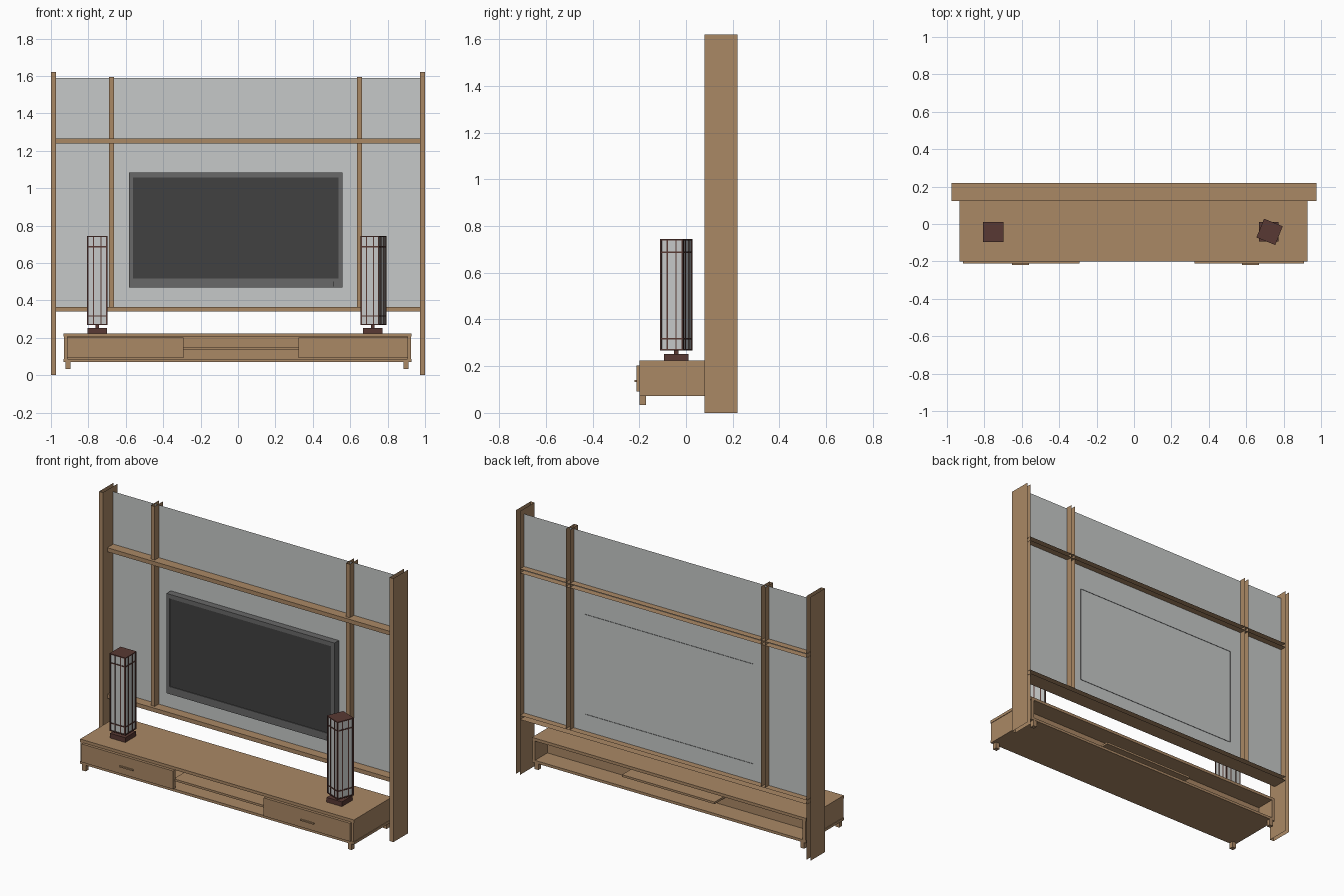
import bpy, bmesh, math
from mathutils import Matrix

if "Cube" in bpy.data.objects:
    bpy.data.objects.remove(bpy.data.objects["Cube"])


def material(name, srgb):
    m = bpy.data.materials.new(name)
    lin = [((c / 255 + 0.055) / 1.055) ** 2.4 for c in srgb]
    m.diffuse_color = (*lin, 1)
    m.use_nodes = True
    m.node_tree.nodes["Principled BSDF"].inputs["Base Color"].default_value = m.diffuse_color
    return m


WOOD = material("oak wood", (170, 136, 101))
PALE = material("pale grey panel", (198, 201, 200))
FRAME = material("tv frame grey", (104, 104, 104))
SCREEN = material("tv screen dark", (65, 65, 65))
BROWN = material("dark brown lacquer", (88, 57, 51))


def add_box(bm, x, y, z, skip=""):
    """Add a box from (min, max) ranges; skip lists open sides: l r f b d u."""
    v = [bm.verts.new((x[i & 1], y[i >> 1 & 1], z[i >> 2 & 1])) for i in range(8)]
    sides = {"l": (0, 4, 6, 2), "r": (1, 3, 7, 5), "f": (0, 1, 5, 4),
             "b": (2, 6, 7, 3), "d": (0, 2, 3, 1), "u": (4, 5, 7, 6)}
    for key, idx in sides.items():
        if key not in skip:
            bm.faces.new([v[i] for i in idx])


def finish(name, bm, mat, matrix=None):
    me = bpy.data.meshes.new(name)
    bm.to_mesh(me)
    bm.free()
    me.materials.append(mat)
    ob = bpy.data.objects.new(name, me)
    bpy.context.collection.objects.link(ob)
    if matrix is not None:
        ob.matrix_world = matrix
    return ob


def box(name, x, y, z, mat, skip="", matrix=None):
    bm = bmesh.new()
    add_box(bm, x, y, z, skip)
    return finish(name, bm, mat, matrix)


# Wall frame: hollow channels, open at the back and at their ends
box("left_post", (-1, -.974), (.08, .22), (0, 1.62), WOOD, "bud")
box("right_post", (.974, 1), (.08, .22), (0, 1.62), WOOD, "bud")
box("left_slat", (-.69, -.664), (.14, .22), (.366, 1.595), WOOD, "bud")
box("right_slat", (.636, .662), (.14, .22), (.366, 1.595), WOOD, "bud")
box("upper_rail", (-.976, .976), (.122, .22), (1.24, 1.265), WOOD, "blr")
box("lower_rail", (-.976, .976), (.122, .22), (.34, .365), WOOD, "blr")

# Back panel, a single sheet
box("wall_panel", (-.975, .975), (.18, .18), (.345, 1.588), PALE, "blrud")

# Television: open-backed case with an inset screen
bm = bmesh.new()
add_box(bm, (-.583, .559), (.138, .183), (.47, 1.083), "bf")
outer = [v for v in bm.verts if v.co.y < .15]
outer = sorted(outer, key=lambda v: math.atan2(v.co.z - .78, v.co.x))
inner = []
for v in outer:
    px = -.561 if v.co.x < 0 else .536
    pz = .516 if v.co.z < .78 else 1.057
    inner.append((bm.verts.new((px, .138, pz)), bm.verts.new((px, .142, pz))))
for i in range(4):
    j = (i + 1) % 4
    bm.faces.new((outer[i], outer[j], inner[j][0], inner[i][0]))
    bm.faces.new((inner[i][0], inner[j][0], inner[j][1], inner[i][1]))
screen = bm.faces.new([p[1] for p in inner])
screen.material_index = 1
bmesh.ops.recalc_face_normals(bm, faces=bm.faces)
tv = finish("television", bm, FRAME)
tv.data.materials.append(SCREEN)
box("tv_indicator", (.508, .513), (.135, .138), (.474, .5), SCREEN)

# Low console
BACK = .17
box("console_top", (-.933, .928), (-.2, BACK), (.206, .224), WOOD)
box("console_bottom", (-.933, .928), (-.2, BACK), (.072, .088), WOOD)
box("console_left_side", (-.93, -.912), (-.199, BACK), (.088, .206), WOOD)
box("console_right_side", (.907, .925), (-.199, BACK), (.088, .206), WOOD)
box("console_back", (-.912, .907), (.045, .05), (.088, .206), WOOD)
box("middle_shelf", (-.3, .33), (-.195, .15), (.134, .147), WOOD)
for side, x, px in (("left", (-.914, -.292), -.607), ("right", (.323, .91), .622)):
    box(side + "_drawer_front", x, (-.212, -.19), (.091, .203), WOOD)
    box(side + "_drawer_pull", (px - .045, px + .045), (-.22, -.212), (.133, .141), WOOD)

# Short feet
for side, x in (("left", (-.922, -.896)), ("right", (.885, .911))):
    for end, y in (("front", (-.198, -.171)), ("back", (.142, .169))):
        box(f"{end}_{side}_foot", x, y, (.034, .072), WOOD)


def lamp(name, base_x, shade_x, y, angle):
    """Square lantern: base, neck, paper shade and lattice frame."""
    base = Matrix.Translation((base_x, y, 0))
    top = Matrix.Translation((shade_x, y, 0)) @ Matrix.Rotation(angle, 4, "Z")
    box(name + "_base", (-.052, .052), (-.052, .052), (.224, .253), BROWN, matrix=base)
    box(name + "_neck", (-.009, .009), (-.009, .009), (.253, .272), BROWN, matrix=base)
    h, z0, z1 = .054, .268, .744
    box(name + "_paper", (-.05, .05), (-.05, .05), (z0 + .004, z1 - .004), PALE, matrix=top)
    bm = bmesh.new()
    add_box(bm, (-h, h), (-h, h), (z1 - .006, z1))
    add_box(bm, (-h, h), (-h, h), (z0, z0 + .006))
    for k in range(4):
        piece = bmesh.new()
        # corner post, two thin uprights and two cross bars on each side
        add_box(piece, (-h, -h + .008), (-h, -h + .008), (z0, z1))
        for x in (-.02, .02):
            add_box(piece, (x - .0025, x + .0025), (-h + .001, -.048), (z0, z1))
        for z in (.317, .687):
            add_box(piece, (-h, h), (-h + .0005, -.048), (z - .003, z + .003))
        piece.transform(Matrix.Rotation(k * math.pi / 2, 4, "Z"))
        me = bpy.data.meshes.new("piece")
        piece.to_mesh(me)
        piece.free()
        bm.from_mesh(me)
        bpy.data.meshes.remove(me)
    finish(name + "_lattice", bm, BROWN, top)


lamp("left_lamp", -.752, -.752, -.042, 0)
lamp("right_lamp", .72, .725, -.042, math.radians(-22))
